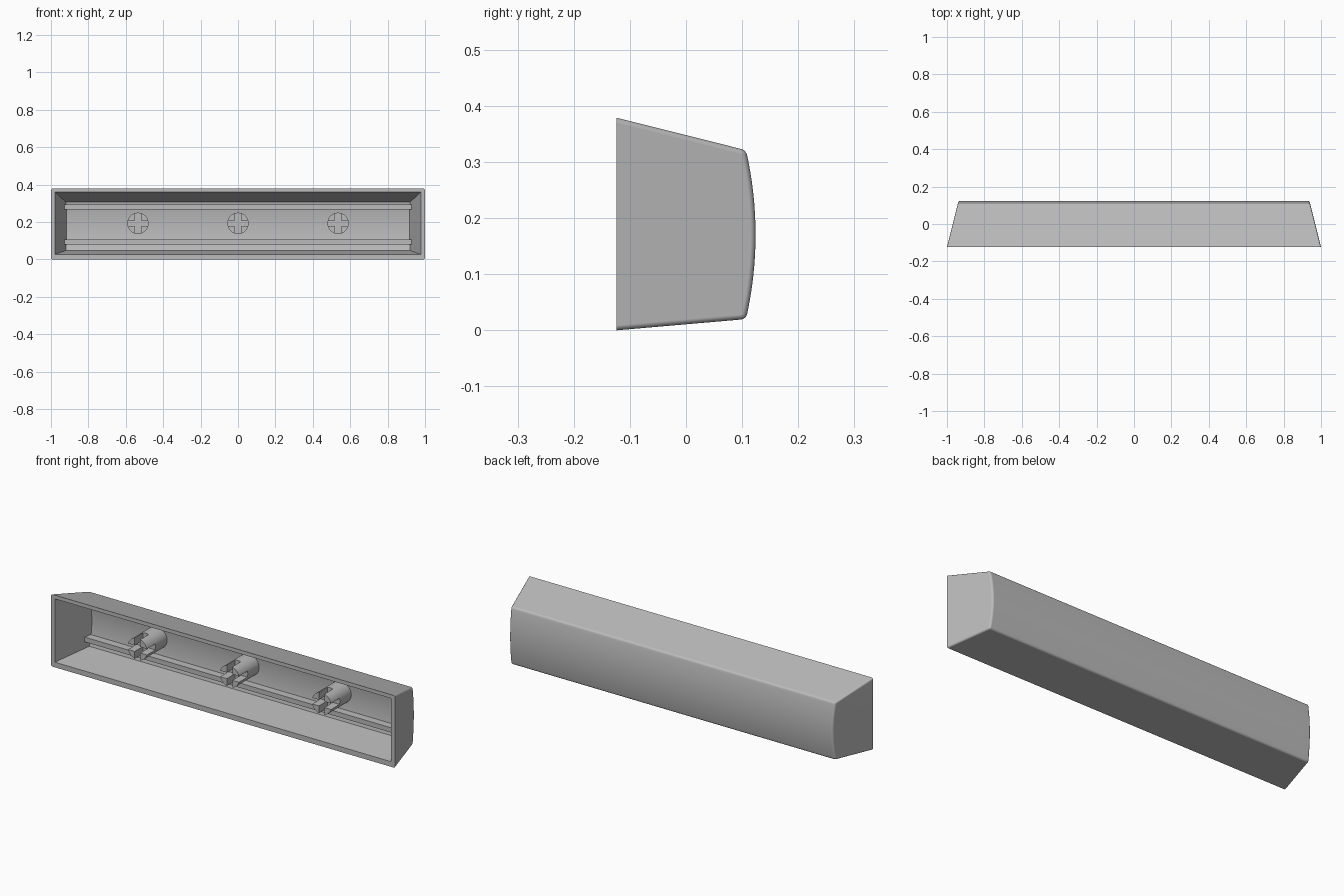
import bpy, bmesh, math
from mathutils import Matrix

if "Cube" in bpy.data.objects:
    bpy.data.objects.remove(bpy.data.objects["Cube"], do_unlink=True)

grey = bpy.data.materials.new("grey_plastic")
grey.use_nodes = True
grey.diffuse_color = (0.5, 0.5, 0.5, 1)
grey.node_tree.nodes["Principled BSDF"].inputs["Base Color"].default_value = (0.5, 0.5, 0.5, 1)

FRONT = -0.124
STEM_Z = 0.193


def finish(bm, name):
    bmesh.ops.recalc_face_normals(bm, faces=bm.faces)
    mesh = bpy.data.meshes.new(name)
    bm.to_mesh(mesh)
    bm.free()
    mesh.materials.append(grey)
    obj = bpy.data.objects.new(name, mesh)
    bpy.context.collection.objects.link(obj)
    return obj


def activate(obj):
    bpy.ops.object.select_all(action='DESELECT')
    obj.select_set(True)
    bpy.context.view_layer.objects.active = obj


def cut(obj, cutter):
    """Subtract a cutter from an object and discard the cutter."""
    mod = obj.modifiers.new("cut", 'BOOLEAN')
    mod.operation = 'DIFFERENCE'
    mod.solver = 'EXACT'
    mod.object = cutter
    activate(obj)
    bpy.ops.object.modifier_apply(modifier=mod.name)
    bpy.data.objects.remove(cutter, do_unlink=True)


def smooth(obj):
    activate(obj)
    bpy.ops.object.shade_smooth_by_angle(angle=math.radians(30))


def tapered_block(front, front_z, back, back_z, sag, wide, narrow, steps=16):
    """Side profile with a bowed back, spanned between two slanted ends."""
    profile = [(front, front_z[0])]
    for i in range(steps + 1):
        u = 2 * i / steps - 1
        z = back_z[0] + (back_z[1] - back_z[0]) * i / steps
        profile.append((back + sag * (1 - u * u), z))
    profile.append((front, front_z[1]))
    bm = bmesh.new()
    ends = []
    for side in (-1, 1):
        loop = []
        for y, z in profile:
            half = wide + (narrow - wide) * (y - front) / (back - front)
            loop.append(bm.verts.new((side * half, y, z)))
        bm.faces.new(loop)
        ends.append(loop)
    n = len(profile)
    for i in range(n):
        j = (i + 1) % n
        bm.faces.new((ends[0][i], ends[0][j], ends[1][j], ends[1][i]))
    bmesh.ops.recalc_face_normals(bm, faces=bm.faces)
    return bm


def box(name, size, center):
    bm = bmesh.new()
    bmesh.ops.create_cube(bm, size=1, matrix=Matrix.Translation(center) @ Matrix.Diagonal((*size, 1)))
    return finish(bm, name)


# Outer shell with rounded edges everywhere but the open rim
bm = tapered_block(FRONT, (0, 0.379), 0.107, (0.02, 0.321), 0.017, 1, 0.942)
sharp = [e for e in bm.edges
         if e.calc_face_angle() > math.radians(40)
         and not all(v.co.y < FRONT + 0.001 for v in e.verts)]
bmesh.ops.bevel(bm, geom=sharp, offset=0.009, segments=4, profile=0.5, affect='EDGES')
shell = finish(bm, "key_shell")

# Hollow interior
cavity = finish(tapered_block(FRONT - 0.01, (0.026, 0.362), 0.08, (0.048, 0.306),
                              0.015, 0.98, 0.92), "cavity_cutter")
cut(shell, cavity)
smooth(shell)
weighted = shell.modifiers.new("even_normals", 'WEIGHTED_NORMAL')
weighted.keep_sharp = True

# Stiffening ribs along the inner wall
for name, z in (("lower_rib", 0.0935), ("upper_rib", 0.28)):
    box(name, (1.87, 0.05, 0.025), (0, 0.075, z))

# Mounting stems with cross-shaped sockets
STEM_FRONT, STEM_BACK = -0.07, 0.1
for name, x in (("right_stem", -0.535), ("middle_stem", 0), ("left_stem", 0.535)):
    bm = bmesh.new()
    bmesh.ops.create_cone(
        bm, cap_ends=True, segments=40, radius1=0.057, radius2=0.057,
        depth=STEM_BACK - STEM_FRONT,
        matrix=Matrix.Translation((x, (STEM_FRONT + STEM_BACK) / 2, STEM_Z))
        @ Matrix.Rotation(math.pi / 2, 4, 'X'))
    stem = finish(bm, name)
    for size in ((0.13, 0.14, 0.032), (0.032, 0.14, 0.13)):
        cut(stem, box("slot_cutter", size, (x, STEM_FRONT, STEM_Z)))
    smooth(stem)
